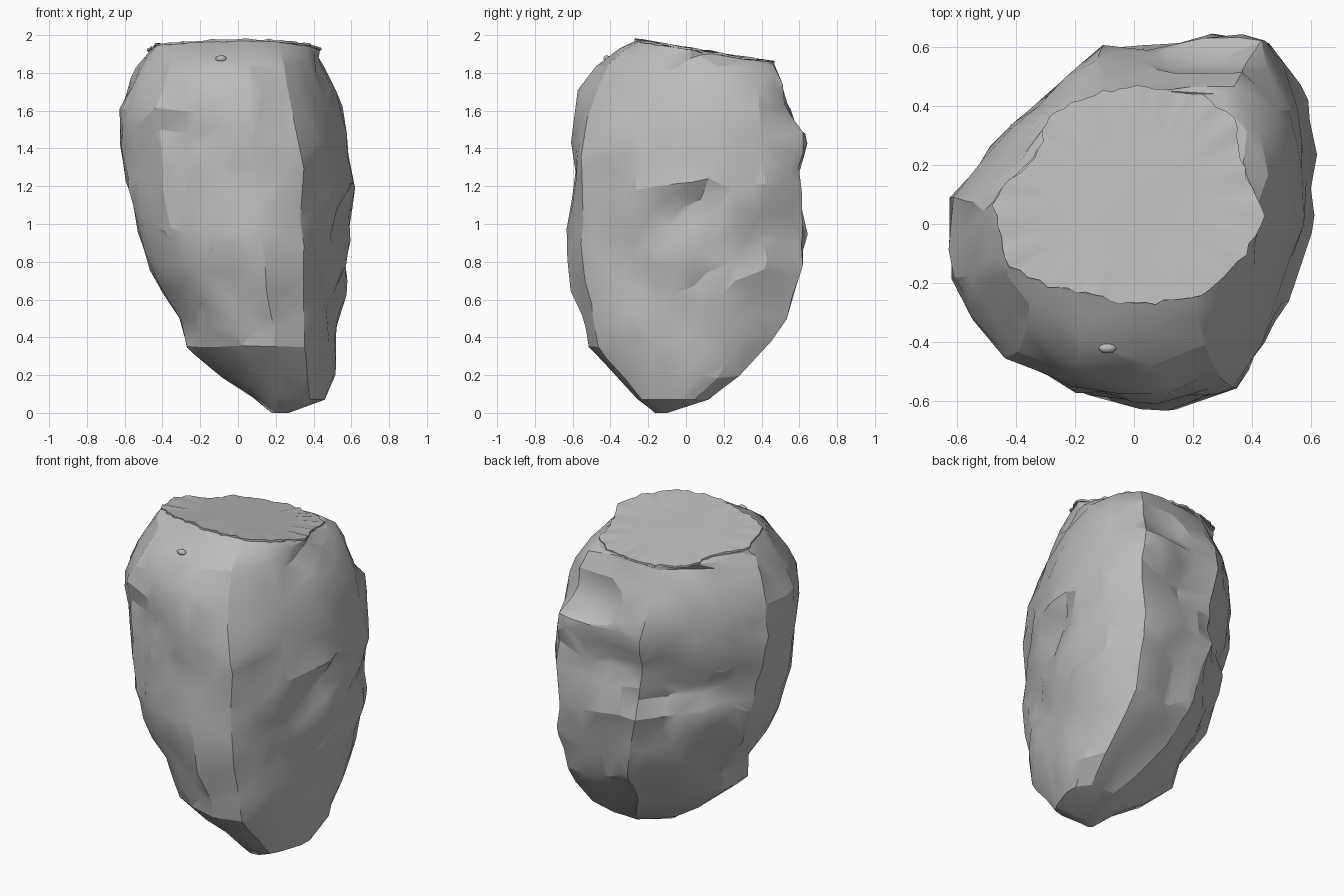
import bpy, bmesh, math, random
from mathutils import Vector, noise

random.seed(4)
if "Cube" in bpy.data.objects:
    bpy.data.objects.remove(bpy.data.objects["Cube"])

SIDES = 80
TAU = math.tau

# Plan outline of the boulder and of its broken flat top
OUTLINE = [(-.62, .1), (-.4, .36), (-.23, .48), (-.11, .6), (.12, .6), (.27, .64), (.46, .64),
           (.59, .44), (.62, .27), (.61, .04), (.53, -.25), (.45, -.43), (.34, -.57),
           (.1, -.64), (-.19, -.6), (-.42, -.47), (-.57, -.3), (-.62, -.2)]
RIM = [(-.47, .09), (-.32, .24), (-.29, .36), (-.13, .44), (0, .46), (.23, .43), (.35, .34),
       (.35, .22), (.44, .04), (.36, -.12), (.2, -.25), (0, -.27), (-.27, -.21), (-.43, -.14)]
# Height, x range, y range
LEVELS = [(0, .18, .27, -.17, -.1), (.07, .09, .48, -.27, .13), (.2, -.1, .51, -.38, .28),
          (.35, -.26, .53, -.51, .41), (.5, -.32, .54, -.56, .54), (.7, -.42, .57, -.59, .59),
          (.95, -.53, .58, -.63, .63), (1.2, -.59, .61, -.62, .61), (1.45, -.62, .59, -.61, .62),
          (1.6, -.62, .55, -.59, .59), (1.72, -.58, .52, -.55, .54), (1.83, -.53, .47, -.48, .47)]
# Creases: start, end, width, depth
CREASES = [((.6, .1, 1.14), (.6, -.2, .95), .07, .05), ((.5, -.45, .97), (.55, -.28, .67), .08, .06),
           ((.5, .42, .95), (.55, .05, .67), .08, .05), ((-.35, -.5, 1.5), (.1, -.6, 1.25), .08, .03),
           ((.3, -.55, 1.05), (.45, -.4, 1.25), .09, .04), ((-.1, -.6, .75), (.1, -.55, .45), .08, .03),
           ((.4, .6, 1.3), (-.3, .5, 1.2), .07, .03), ((-.1, .55, 1.05), (-.5, .2, 1.12), .07, .03)]


def resample(points, center, count):
    """Outline sampled at even angles about a centre."""
    cx, cy = center
    polar = sorted((math.atan2(y - cy, x - cx) % TAU, x, y) for x, y in points)
    first, last = polar[0], polar[-1]
    polar = [(last[0] - TAU, *last[1:])] + polar + [(first[0] + TAU, *first[1:])]
    result = []
    for i in range(count):
        angle = TAU * i / count
        for a, b in zip(polar, polar[1:]):
            if a[0] <= angle <= b[0]:
                t = (angle - a[0]) / (b[0] - a[0])
                result.append((a[1] + (b[1] - a[1]) * t, a[2] + (b[2] - a[2]) * t))
                break
    return result


def level_at(z):
    for a, b in zip(LEVELS, LEVELS[1:]):
        if z <= b[0]:
            t = (z - a[0]) / (b[0] - a[0])
            return [p + (q - p) * t for p, q in zip(a[1:], b[1:])]
    return LEVELS[-1][1:]


def top_height(y):
    return 1.935 - .165 * y


def weather(p):
    """Push the surface in at creases and roughen it."""
    axis = Vector((.03 + .15 * (1 - p.z / 2), 0, p.z))
    out = p - axis
    if out.length < .05:
        return p
    out.normalize()
    shift = .035 * noise.noise(p * 3.2) + .016 * noise.noise(p * 7)
    for start, end, width, depth in CREASES:
        a, b = Vector(start), Vector(end)
        t = max(0, min(1, (p - a).dot(b - a) / (b - a).length_squared))
        distance = (p - a.lerp(b, t)).length
        shift -= depth * max(0, 1 - distance / (width * 1.6))
    # Scooped hollow above a ledge at the back
    if p.y > .3 and p.z > 1.5:
        gap = math.hypot((p.x - .26) / .2, (p.z - 1.6) / .16)
        shift -= .07 * max(0, 1 - gap * gap)
    return p + out * shift


def loft(name, rings):
    bm = bmesh.new()
    loops = [[bm.verts.new(p) for p in ring] for ring in rings]
    for low, high in zip(loops, loops[1:]):
        for i in range(len(low)):
            j = (i + 1) % len(low)
            bm.faces.new((low[i], low[j], high[j], high[i]))
    bm.faces.new(loops[0][::-1])
    bm.faces.new(loops[-1])
    bmesh.ops.triangulate(bm, faces=bm.faces[:])
    mesh = bpy.data.meshes.new(name)
    bm.to_mesh(mesh)
    bm.free()
    obj = bpy.data.objects.new(name, mesh)
    bpy.context.collection.objects.link(obj)
    mesh.materials.append(stone)
    return obj


stone = bpy.data.materials.new("stone_grey")
stone.use_nodes = True
grey = (.5, .5, .5, 1)
stone.diffuse_color = grey
stone.node_tree.nodes["Principled BSDF"].inputs["Base Color"].default_value = grey

# Boulder body: stacked rings, then a shoulder rising to the rim
plan = resample(OUTLINE, (0, 0), SIDES)
rim = resample(RIM, (-.02, .1), SIDES)
rings = []
STEPS = 52
for k in range(STEPS + 1):
    z = LEVELS[-1][0] * k / STEPS
    x0, x1, y0, y1 = level_at(z)
    rings.append([weather(Vector((x0 + (x1 - x0) * (x + .62) / 1.24,
                                  y0 + (y1 - y0) * (y + .64) / 1.28, z))) for x, y in plan])
edge = [Vector((x, y, top_height(y) - .01)) for x, y in rim]
for t in (.25, .5, .75):
    rings.append([a.lerp(b, t) + Vector((0, 0, .06 * t * (1 - t))) for a, b in zip(rings[STEPS], edge)])
rings.append(edge)
body = loft("boulder_body", rings)

# Irregular chipped facets
facets = body.modifiers.new("facets", "DECIMATE")
facets.ratio = .105

# Thin broken top slab with a ragged edge
ragged = []
for x, y in rim:
    grow = 1.01 + random.uniform(-.02, .025)
    ragged.append(Vector((x * grow, .1 + (y - .1) * grow, top_height(y) + random.uniform(-.006, .006))))
center = Vector((-.02, .08, top_height(.08)))
inner = [center.lerp(p, .6) for p in ragged]
for p in inner:
    p.z = top_height(p.y) + .008 * noise.noise(p * 5)
slab = loft("flat_top", [[p - Vector((0, 0, .012)) for p in ragged], ragged, inner])

# Small pebble stuck to the front shoulder
bpy.ops.mesh.primitive_ico_sphere_add(subdivisions=2, radius=.03, location=(-.09, -.42, 1.875))
pebble = bpy.context.object
pebble.name = "shoulder_pebble"
pebble.scale = (1, .6, .6)
pebble.data.materials.append(stone)

for obj, angle in ((body, 22), (slab, 40), (pebble, 40)):
    bpy.ops.object.select_all(action="DESELECT")
    obj.select_set(True)
    bpy.context.view_layer.objects.active = obj
    if obj.modifiers:
        bpy.ops.object.modifier_apply(modifier="facets")
    bpy.ops.object.shade_smooth_by_angle(angle=math.radians(angle))
